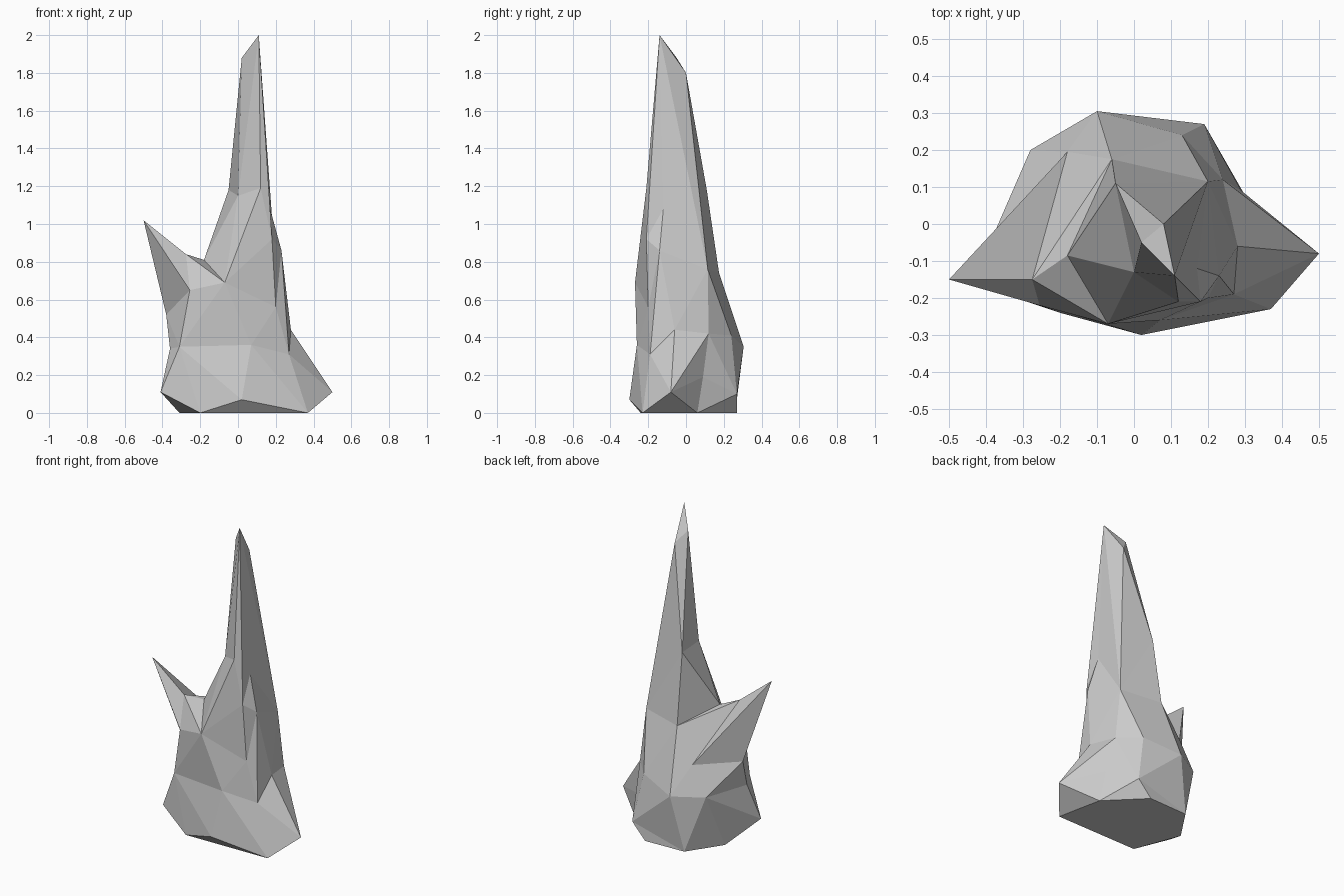
import bpy, bmesh
from mathutils import Vector

if "Cube" in bpy.data.objects:
    bpy.data.objects.remove(bpy.data.objects["Cube"])


def skin(name, rings, closed=True, cap=False):
    """Stitch rings (counter-clockwise from above) with outward-folding triangles."""
    bm = bmesh.new()
    made = {}

    def vert(p):
        if p not in made:
            made[p] = bm.verts.new(p)
        return made[p]

    def face(*pts):
        pts = list(dict.fromkeys(pts))
        if len(pts) > 2:
            f = [vert(p) for p in pts]
            if bm.faces.get(f) is None:
                bm.faces.new(f)

    for lo, hi in zip(rings, rings[1:]):
        n = len(lo)
        for i in range(n if closed else n - 1):
            j = (i + 1) % n
            a, b, c, d = lo[i], lo[j], hi[j], hi[i]
            if len({a, b, c, d}) < 4:
                face(a, b, c, d)
                continue
            A, B, C, D = map(Vector, (a, b, c, d))
            if (B - A).cross(D - A).dot(C - A) < 0:
                face(a, b, d)
                face(b, c, d)
            else:
                face(a, b, c)
                face(a, c, d)
    if cap:
        face(*reversed(rings[0]))
    mesh = bpy.data.meshes.new(name)
    bm.to_mesh(mesh)
    bm.free()
    ob = bpy.data.objects.new(name, mesh)
    bpy.context.collection.objects.link(ob)
    return ob


# Points shared between parts
toe, heel, side = (.37, -.23, 0), (-.17, .26, 0), (-.31, .05, 0)
front_toe = (-.2, -.24, 0)
shoulder, notch = (.2, .115, .76), (-.18, -.085, .81)
front, spur = (-.07, -.27, .69), (.2, -.2, .56)
spur_top, back = (.23, -.14, .86), (-.06, .175, .74)
back_left, left, front_left = (-.18, .195, .53), (-.38, -.03, .52), (-.255, -.22, .65)

# Flared foot and trunk: front, front-right ... round to front-left
ground = [(.08, -.235, 0), toe, (.34, -.08, 0), (.31, .06, 0), (.1, .27, 0),
          heel, side, side, front_toe]
flare = [(.02, -.3, .07), toe, (.5, -.08, .11), (.29, .09, .19), (.19, .27, .1),
         heel, side, (-.41, -.17, .11), front_toe]
waist = [(.07, -.26, .36), (.27, -.19, .31), (.28, -.06, .44), (.24, .12, .42),
         (.13, .24, .41), (-.1, .305, .35), (-.28, .2, .35), (-.36, -.1, .34),
         (-.31, -.2, .35)]
rim = [front, spur, spur_top, shoulder, shoulder, back, back_left, left, front_left]
skin("trunk", [ground, flare, waist, rim], cap=True)

# Tall spire on the right
tip, peak = (.11, -.14, 2.0), (.02, -.05, 1.88)
spire_base = [front, spur, spur_top, shoulder, back, notch]
spire_mid = [(.12, -.21, 1.19), (.18, -.21, .92), (.17, -.12, 1.08), shoulder,
             (-.05, .11, 1.18), (0, -.13, 1.15)]
spire_top = [tip, tip, tip, (.08, 0, 1.8), peak, peak]
spire = skin("spire", [spire_base, spire_mid, spire_top])
bm = bmesh.new()
bm.from_mesh(spire.data)
bmesh.ops.holes_fill(bm, edges=[e for e in bm.edges if e.is_boundary
                                and min(v.co.z for v in e.verts) > 1.5])
bm.to_mesh(spire.data)
bm.free()

# Short broken prong on the left, with the notch beside it
prong_tip, ridge = (-.5, -.15, 1.02), (-.275, -.15, .84)
skin("prong", [[back, back_left, left, front_left, front],
               [notch, ridge, prong_tip, ridge, notch]], closed=False)
